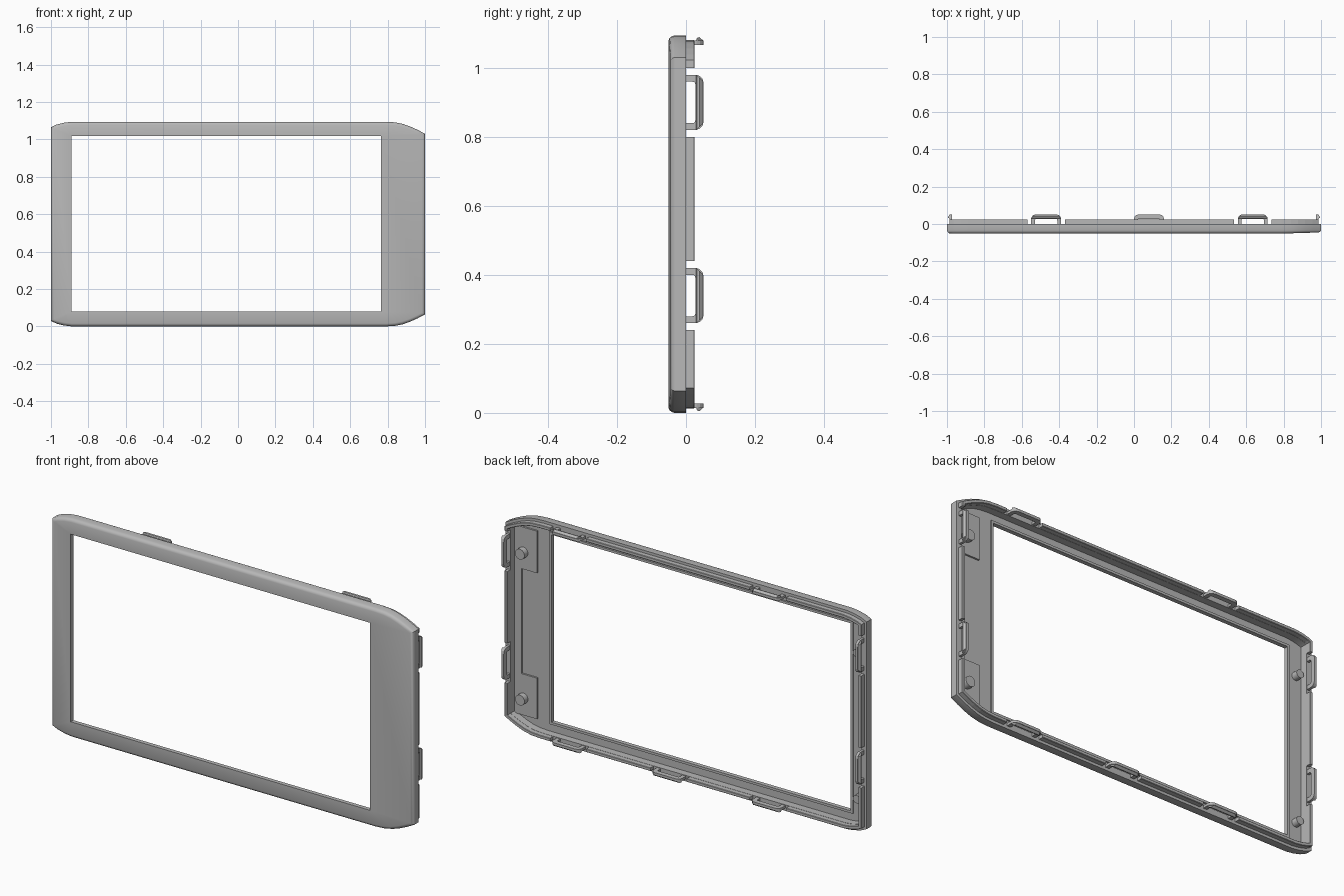
import bpy, bmesh, math
from mathutils import Vector, Matrix

H = 1.094            # overall height
FRONT, BACK = -0.051, 0.0
FLOOR = -0.037       # rear surface of the front panel
X0, X1, Z0, Z1 = -0.89, 0.765, 0.08, 1.018   # screen opening

if "Cube" in bpy.data.objects:
    bpy.data.objects.remove(bpy.data.objects["Cube"], do_unlink=True)

grey = bpy.data.materials.new("plastic_grey")
grey.use_nodes = True
colour = (0.48, 0.48, 0.48, 1)
grey.diffuse_color = colour
grey.node_tree.nodes["Principled BSDF"].inputs["Base Color"].default_value = colour


def finish(name, bm, smooth=False):
    bmesh.ops.remove_doubles(bm, verts=bm.verts, dist=1e-5)
    bmesh.ops.recalc_face_normals(bm, faces=bm.faces)
    mesh = bpy.data.meshes.new(name)
    bm.to_mesh(mesh)
    bm.free()
    mesh.materials.append(grey)
    ob = bpy.data.objects.new(name, mesh)
    bpy.context.collection.objects.link(ob)
    if smooth:
        bpy.ops.object.select_all(action="DESELECT")
        ob.select_set(True)
        bpy.context.view_layer.objects.active = ob
        bpy.ops.object.shade_smooth_by_angle(angle=math.radians(30))
    return ob


def loft(bm, loops):
    """Skin a closed series of closed loops."""
    rows = [[bm.verts.new(p) for p in loop] for loop in loops]
    n = len(rows[0])
    for a, b in zip(rows, rows[1:] + rows[:1]):
        for i in range(n):
            j = (i + 1) % n
            bm.faces.new((a[i], a[j], b[j], b[i]))


def add_box(bm, lo, hi):
    lo, hi = Vector(lo), Vector(hi)
    m = Matrix.Translation((lo + hi) / 2) @ Matrix.Diagonal((*(hi - lo), 1))
    bmesh.ops.create_cube(bm, size=1, matrix=m)


# Outer outline, counter-clockwise, top half mirrored to the bottom
top = [(1, 1.03), (.96, 1.051), (.92, 1.069), (.88, 1.083), (.84, 1.091), (.79, H),
       (-.89, H), (-.93, 1.089), (-.97, 1.079), (-1, 1.065)]
outline = [Vector(p) for p in top + [(x, H - z) for x, z in reversed(top)]]


def inset(d, y, taper=0):
    """Outline moved inwards by d at depth y, swept back at the wide end."""
    pts = []
    for i, p in enumerate(outline):
        e0 = (p - outline[i - 1]).normalized()
        e1 = (outline[(i + 1) % len(outline)] - p).normalized()
        n0, n1 = Vector((-e0.y, e0.x)), Vector((-e1.y, e1.x))
        q = p + (n0 + n1) * d / (1 + n0.dot(n1))
        pts.append((q.x, y + taper * max(0, (q.x - .8) / .2), q.y))
    return pts


def opening(grow, y):
    """Rectangle whose corners each collect one corner of the outline."""
    return [(X1 + grow if p.x > 0 else X0 - grow, y,
             Z1 + grow if p.y > H / 2 else Z0 - grow) for p in outline]


# Bezel: rounded outer wall, front panel and raised rim round the opening
bm = bmesh.new()
loft(bm, [inset(0, BACK), inset(0, -.034), inset(.003, -.042, .003),
          inset(.008, -.048, .005), inset(.016, FRONT, .006),
          opening(0, FRONT), opening(0, -.03), opening(.012, -.03),
          opening(.012, FLOOR), inset(.03, FLOOR), inset(.03, BACK)])
finish("bezel", bm, True)

# Clip stations: origin on the edge, direction along it, inward direction
stations = [(Vector((s, 0, z)), Vector((0, 0, 1)), Vector((-s, 0, 0)))
            for s in (1, -1) for z in (.34, .9)]
stations += [(Vector((x, 0, z)), Vector((1, 0, 0)), Vector((0, 0, d)))
             for x, z, d in ((-.47, H, -1), (.635, H, -1), (-.47, 0, 1),
                             (.635, 0, 1), (.08, 0, 1))]

# Rear lip with gaps cut at each clip
bm = bmesh.new()
loft(bm, [inset(.013, -.01), inset(.013, .023), inset(.015, .025),
          inset(.027, .025), inset(.029, .023), inset(.029, -.01)])
lip = finish("rear_lip", bm)
bm = bmesh.new()
for o, u, n in stations:
    a = o - u * .1 - n * .02 + Vector((0, -.002, 0))
    b = o + u * .1 + n * .06 + Vector((0, .06, 0))
    add_box(bm, [min(p) for p in zip(a, b)], [max(p) for p in zip(a, b)])
cutter = finish("lip_gap_cutter", bm)
cutter.hide_render = True
mod = lip.modifiers.new("gaps", "BOOLEAN")
mod.operation, mod.solver, mod.object = "DIFFERENCE", "EXACT", cutter
bpy.context.view_layer.objects.active = lip
bpy.ops.object.modifier_apply(modifier=mod.name)
bpy.data.objects.remove(cutter, do_unlink=True)

# Snap clips: rounded hoop plus an outward barb along its bar
half_outer = [(-.08, -.01), (-.08, .03), (-.076, .04), (-.068, .048), (-.056, .051)]
half_inner = [(-.06, -.01), (-.06, .018), (-.059, .023), (-.057, .026), (-.052, .027)]


def mirrored(half):
    return half + [(-a, y) for a, y in reversed(half)]


bm = bmesh.new()
for o, u, n in stations:
    def place(a, y, d):
        return o + u * a + n * d + Vector((0, y, 0))
    hoop = list(zip(mirrored(half_outer), mirrored(half_inner)))
    rows = [[bm.verts.new(place(*p, d)) for p, d in
             ((out, .014), (out, .027), (inn, .027), (inn, .014))] for out, inn in hoop]
    for r, s in zip(rows, rows[1:]):
        for i in range(4):
            j = (i + 1) % 4
            bm.faces.new((r[i], r[j], s[j], s[i]))
    bm.faces.new(rows[0])
    bm.faces.new(rows[-1])
    section = [(.029, .016), (.032, .007), (.039, .005), (.05, .015), (.05, .02), (.029, .02)]
    ends = [[bm.verts.new(place(s * (.078 - max(0, y - .032)), y, d)) for y, d in section]
            for s in (-1, 1)]
    for i in range(len(section)):
        j = (i + 1) % len(section)
        bm.faces.new((ends[0][i], ends[0][j], ends[1][j], ends[1][i]))
    for e in ends:
        bm.faces.new(e)
finish("snap_clips", bm)

# Raised mounting pads behind the wide end
bm = bmesh.new()
for lo, hi in ((.075, .28), (.805, 1.015)):
    add_box(bm, (.845, FLOOR - .003, lo), (.972, -.028, hi))
add_box(bm, (.93, FLOOR - .003, .28), (.972, -.028, .805))
finish("mounting_pads", bm)

# Screw bosses on the pads and small pegs on the narrow end
bm = bmesh.new()
for x, radius, tip in ((.92, .026, .0), (-.94, .02, -.005)):
    for z in (.16, .89):
        base = FLOOR - .003
        m = Matrix.Translation((x, (base + tip) / 2, z)) @ Matrix.Rotation(math.pi / 2, 4, "X")
        bmesh.ops.create_cone(bm, cap_ends=True, segments=20, radius1=radius,
                              radius2=radius, depth=tip - base, matrix=m)
finish("bosses", bm, True)
